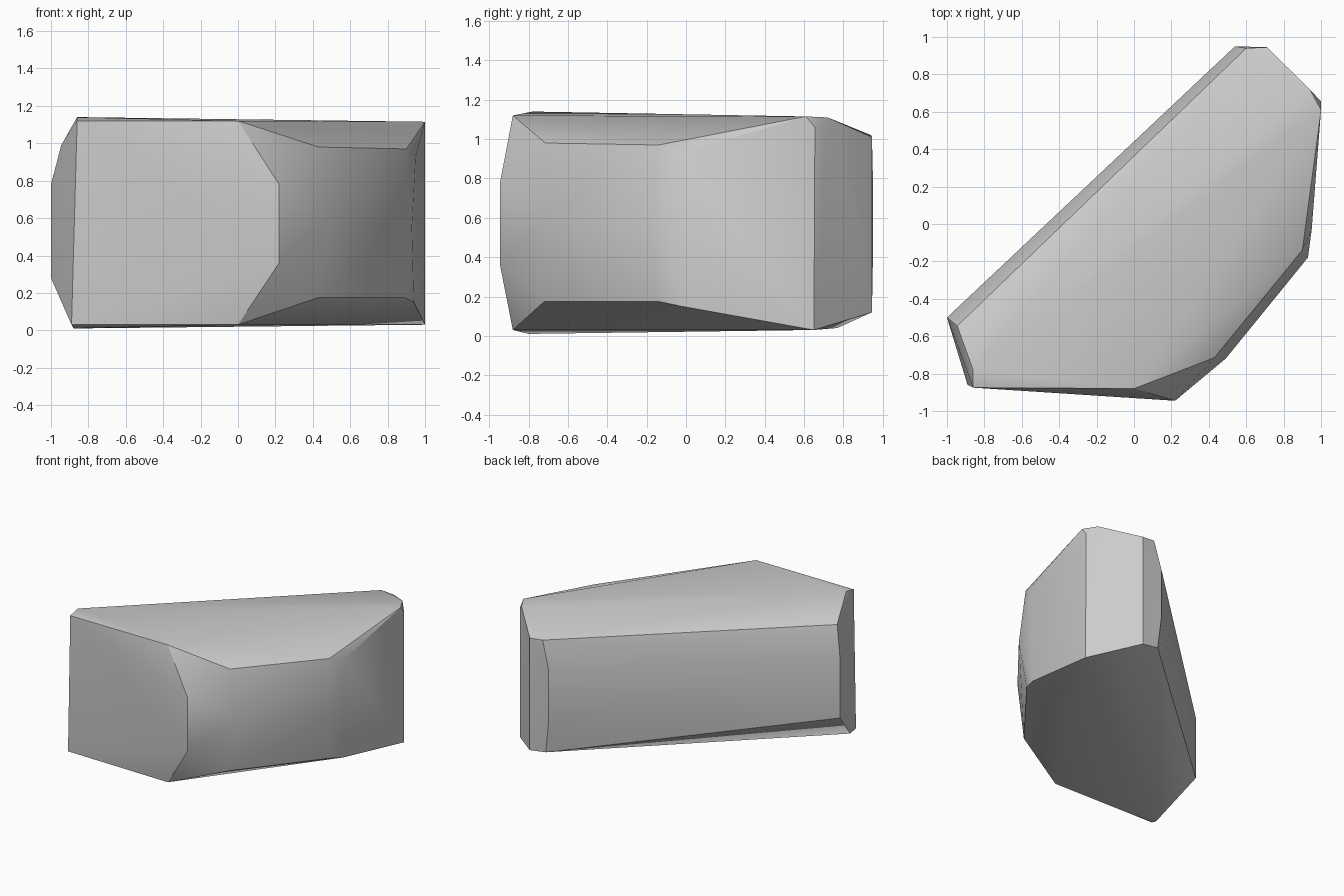
import bpy
import bmesh
import math

cube = bpy.data.objects.get("Cube")
if cube:
    bpy.data.objects.remove(cube, do_unlink=True)

# Plain stone colour
stone = bpy.data.materials.new("stone_grey")
stone.use_nodes = True
GREY = (0.6, 0.6, 0.6, 1)
stone.diffuse_color = GREY
stone.node_tree.nodes["Principled BSDF"].inputs["Base Color"].default_value = GREY

# Corners of the chipped block, from its crown down to its underside
crown = [(-.86, -.78, 1.14), (-.86, -.875, 1.12), (0, -.88, 1.12), (1, .61, 1.115),
         (.94, .72, 1.11), (.43, -.715, .98), (.9, -.14, .97), (.95, -.03, .93),
         (.6, .94, 1.02), (.71, .945, 1.01), (-.945, -.545, .99)]
waist = [(-1, -.5, .78), (-1, -.5, .28), (.22, -.945, .78), (.22, -.945, .36),
         (.49, -.72, .6), (.93, -.18, .55), (.54, .95, .8), (.54, .95, .4),
         (1, .655, 1.06)]
underside = [(-.89, -.86, .03), (-.88, -.8, .01), (0, -.88, .03), (.43, -.72, .175),
             (.89, -.14, .175), (.94, -.02, .15), (1, .65, .03), (.73, .77, .04),
             (.71, .945, .12), (.57, .945, .14)]

# Stretch a skin over the corners
bm = bmesh.new()
for co in crown + waist + underside:
    bm.verts.new(co)
result = bmesh.ops.convex_hull(bm, input=bm.verts[:])
spare = {v for v in bm.verts if not v.link_faces}
bmesh.ops.delete(bm, geom=list(spare), context="VERTS")
bmesh.ops.recalc_face_normals(bm, faces=bm.faces[:])
mesh = bpy.data.meshes.new("rock")
bm.to_mesh(mesh)
bm.free()
mesh.materials.append(stone)

rock = bpy.data.objects.new("rock", mesh)
bpy.context.collection.objects.link(rock)

# Soft shading with crisp chipped edges
bpy.ops.object.select_all(action="DESELECT")
rock.select_set(True)
bpy.context.view_layer.objects.active = rock
bpy.ops.object.shade_smooth_by_angle(angle=math.radians(30))
